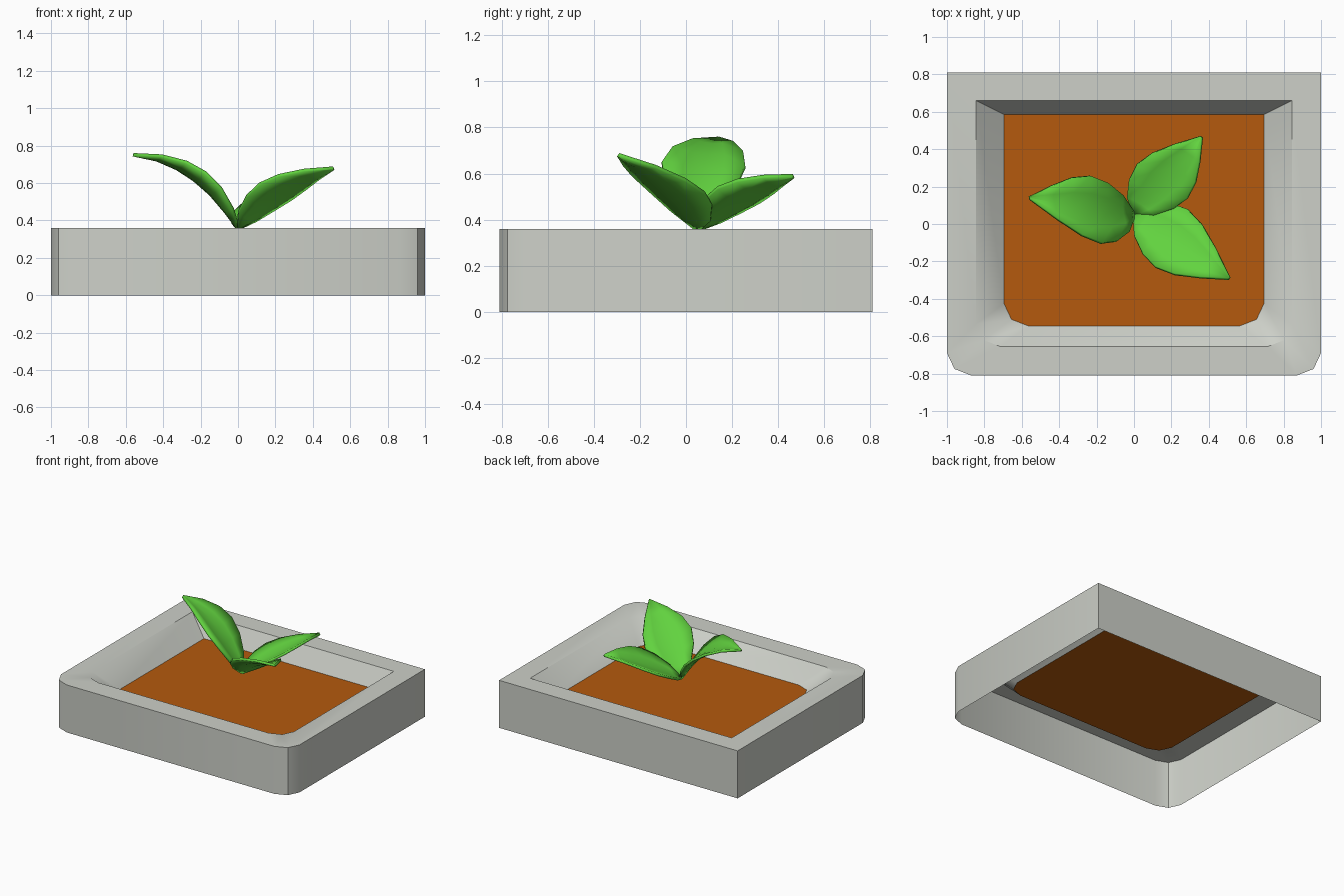
import bpy, bmesh, math
from mathutils import Vector

if "Cube" in bpy.data.objects:
    bpy.data.objects.remove(bpy.data.objects["Cube"])


def material(name, rgb):
    m = bpy.data.materials.new(name)
    m.diffuse_color = (*rgb, 1)
    m.use_nodes = True
    m.node_tree.nodes["Principled BSDF"].inputs["Base Color"].default_value = m.diffuse_color
    return m


grey = material("stone grey", (0.61, 0.63, 0.58))
brown = material("soil brown", (0.46, 0.102, 0.004))
green = material("leaf green", (0.122, 0.65, 0.05))


def finish(name, bm, mat, smooth=True):
    me = bpy.data.meshes.new(name)
    bm.to_mesh(me)
    bm.free()
    ob = bpy.data.objects.new(name, me)
    bpy.context.collection.objects.link(ob)
    me.materials.append(mat)
    if smooth:
        bpy.ops.object.select_all(action='DESELECT')
        ob.select_set(True)
        bpy.context.view_layer.objects.active = ob
        bpy.ops.object.shade_smooth_by_angle(angle=math.radians(40))
    return ob


def outline(bm, hx, front, back, z):
    """Rectangle with cut front corners and square back corners."""
    right = [(hx - 0.13, front), (hx - 0.04, front + 0.035),
             (hx, front + 0.12), (hx, back)]
    pts = right + [(-x, y) for x, y in reversed(right)]
    return [bm.verts.new((x, y, z)) for x, y in pts]


# planter shell: open below, walls, rim and sloped inner side
bm = bmesh.new()
rings = [outline(bm, 1.0, -0.81, 0.81, 0.0),
         outline(bm, 1.0, -0.81, 0.81, 0.36),
         outline(bm, 0.845, -0.655, 0.66, 0.36),
         outline(bm, 0.695, -0.545, 0.585, 0.225)]
for a, b in zip(rings, rings[1:]):
    for i in range(len(a)):
        j = (i + 1) % len(a)
        bm.faces.new((a[i], a[j], b[j], b[i]))
finish("planter", bm, grey)

# soil sheet
bm = bmesh.new()
bm.faces.new(outline(bm, 0.695, -0.545, 0.585, 0.225))
finish("soil", bm, brown, False)

# leaves: curved, cupped blades widening to the middle
BASE = Vector((0.0, 0.05, 0.36))
PROFILE = [(0, 0.06), (0.13, 0.55), (0.3, 0.87), (0.47, 1.0),
           (0.64, 0.86), (0.82, 0.5), (1, 0.03)]


def leaf(name, tip, middle, side):
    tip, middle, side = Vector(tip), Vector(middle), Vector(side)
    ctrl = 2 * middle - (BASE + tip) / 2
    bm = bmesh.new()
    rows = []
    for t, w in PROFILE:
        c = (1 - t) ** 2 * BASE + 2 * t * (1 - t) * ctrl + t * t * tip
        tangent = 2 * (1 - t) * (ctrl - BASE) + 2 * t * (tip - ctrl)
        up = side.cross(tangent).normalized()
        if up.z < 0:
            up = -up
        rows.append([bm.verts.new(c + side * w * u - up * 0.035 * w * (1 - u * u))
                     for u in (-1, -0.5, 0, 0.5, 1)])
    for a, b in zip(rows, rows[1:]):
        for i in range(4):
            bm.faces.new((a[i], a[i + 1], b[i + 1], b[i]))
    bmesh.ops.recalc_face_normals(bm, faces=bm.faces)
    ob = finish(name, bm, green)
    mod = ob.modifiers.new("thickness", 'SOLIDIFY')
    mod.thickness = 0.018
    mod.offset = 0


leaf("left_leaf", (-0.56, 0.14, 0.752), (-0.22, 0.08, 0.655), (0.03, -0.18, 0.012))
leaf("front_leaf", (0.51, -0.29, 0.68), (0.215, -0.085, 0.565), (0.085, 0.155, -0.04))
leaf("back_leaf", (0.36, 0.465, 0.59), (0.16, 0.24, 0.515), (0.135, -0.09, 0.03))
